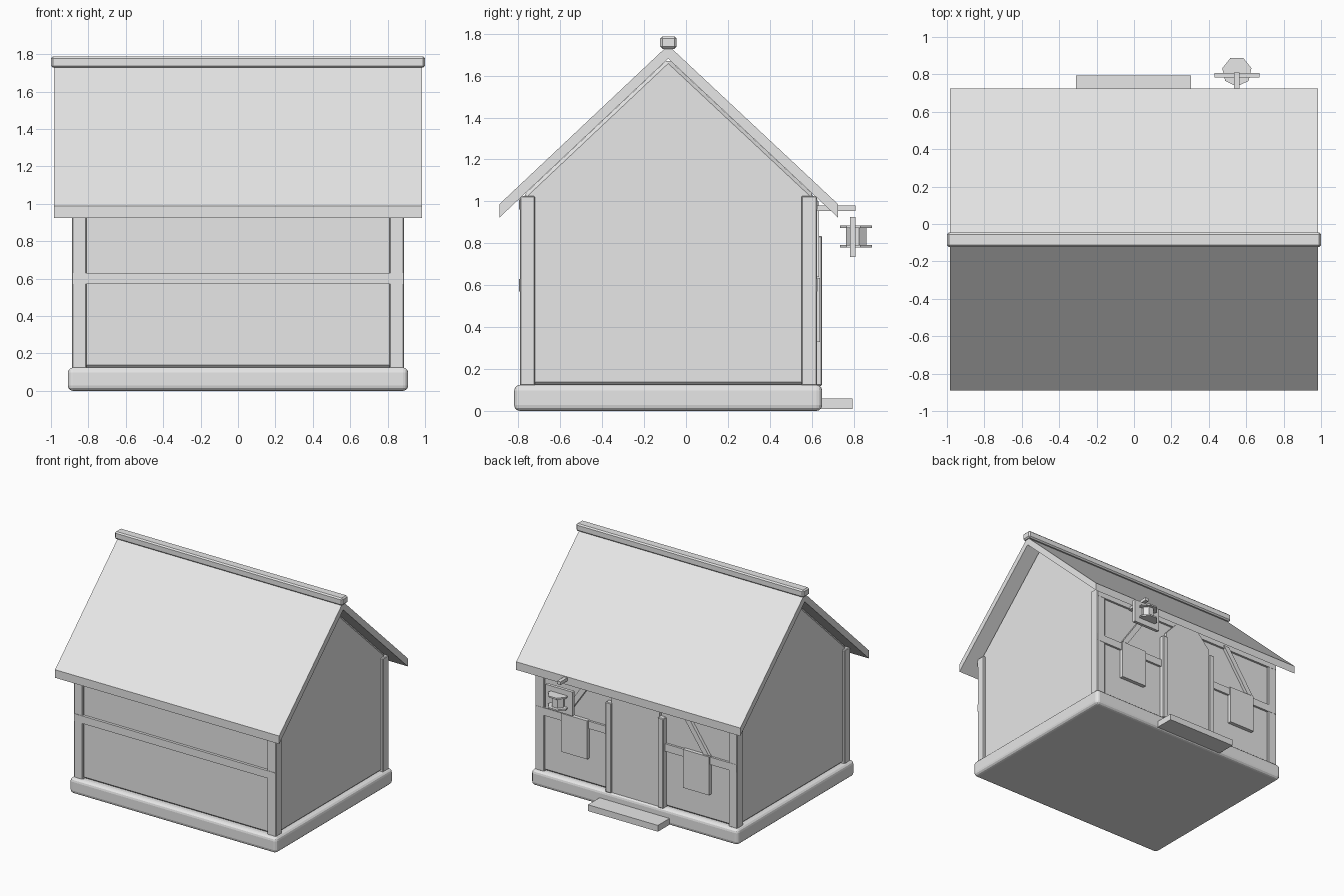
import bpy, bmesh
from math import sin, cos, pi
from mathutils import Vector

if "Cube" in bpy.data.objects:
    bpy.data.objects.remove(bpy.data.objects["Cube"])

grey = bpy.data.materials.new("light_grey")
grey.use_nodes = True
grey.diffuse_color = (0.8, 0.8, 0.8, 1)
grey.node_tree.nodes["Principled BSDF"].inputs["Base Color"].default_value = (0.8, 0.8, 0.8, 1)


def prism(name, points, axis, lo, hi, bevel=0, segments=1):
    """Extrude a 2D outline along an axis; points use the other two axes in order."""
    def place(p, d):
        v = list(p)
        v.insert("xyz".index(axis), d)
        return Vector(v)
    bm = bmesh.new()
    low = [bm.verts.new(place(p, lo)) for p in points]
    high = [bm.verts.new(place(p, hi)) for p in points]
    bm.faces.new(low)
    bm.faces.new(high)
    for i in range(len(points)):
        j = (i + 1) % len(points)
        bm.faces.new((low[i], low[j], high[j], high[i]))
    bmesh.ops.recalc_face_normals(bm, faces=bm.faces[:])
    if bevel:
        bmesh.ops.bevel(bm, geom=bm.edges[:], offset=bevel, segments=segments,
                        profile=0.5, affect='EDGES')
    mesh = bpy.data.meshes.new(name)
    bm.to_mesh(mesh)
    bm.free()
    mesh.materials.append(grey)
    ob = bpy.data.objects.new(name, mesh)
    bpy.context.collection.objects.link(ob)
    return ob


def box(name, x, y, z, bevel=0, segments=1):
    outline = [(x[0], y[0]), (x[1], y[0]), (x[1], y[1]), (x[0], y[1])]
    return prism(name, outline, 'z', z[0], z[1], bevel, segments)


def span(a, b, side):
    """Range a..b, mirrored across x = 0 when side is -1."""
    return tuple(sorted((a * side, b * side)))


# Foundation and doorstep
box("foundation", (-0.91, 0.91), (-0.82, 0.65), (0, 0.125), 0.028, 3)
box("doorstep", (-0.31, 0.305), (0.64, 0.795), (0.01, 0.06))

# House body with gabled ends
ridge_y = -0.085
prism("house_body", [(-0.775, 0.122), (0.61, 0.122), (0.61, 1.03),
                     (ridge_y, 1.68), (-0.775, 1.03)], 'x', -0.87, 0.87, 0.016)

# Roof slopes and ridge beam
for name, eave in (("front_roof", -0.89), ("back_roof", 0.725)):
    prism(name, [(ridge_y, 1.745), (eave, 0.987), (eave, 0.923), (ridge_y, 1.681)],
          'x', -0.985, 0.985)
box("ridge_beam", (-1, 1), (-0.123, -0.045), (1.728, 1.787), 0.01)

# Corner posts
for side in (-1, 1):
    for label, y in (("front", (-0.793, -0.72)), ("back", (0.55, 0.625))):
        box(label + "_post", span(0.81, 0.888, side), y, (0.12, 1.025), 0.005)

# Horizontal timbers on both long walls
for label, z in (("middle", (0.57, 0.63)), ("top", (0.96, 1.01))):
    box("front_" + label + "_beam", (-0.885, 0.885), (-0.796, -0.74), z)
    box("back_" + label + "_beam", (-0.885, 0.885), (0.58, 0.627), z)

# Door with clipped top corners
prism("door", [(-0.21, 0.12), (0.21, 0.12), (0.21, 0.88), (0.1, 1.0),
               (-0.1, 1.0), (-0.21, 0.88)], 'y', 0.6, 0.635)

# Door posts, windows and diagonal braces
for side in (-1, 1):
    box("door_post", span(0.205, 0.255, side), (0.6, 0.65), (0.12, 0.835), 0.005)
    box("window", span(0.42, 0.65, side), (0.6, 0.64), (0.33, 0.635))
    brace = [(0.36, 0.98), (0.41, 0.98), (0.645, 0.64), (0.595, 0.64)]
    prism("diagonal_brace", [(x * side, z) for x, z in brace], 'y', 0.6, 0.635)


# Hanging sign: bracket, board and spool
def ring(radius, sides=7):
    turn = 2 * pi / sides
    return [(0.55 + radius * sin(i * turn), 0.815 - radius * cos(i * turn))
            for i in range(sides)]


box("sign_bracket", (0.535, 0.565), (0.6, 0.81), (0.955, 0.98))
box("sign_board", (0.43, 0.67), (0.783, 0.808), (0.735, 0.925))
prism("spool_core", ring(0.052), 'z', 0.785, 0.88)
for z in (0.78, 0.872):
    prism("spool_disc", ring(0.08), 'z', z, z + 0.012)
